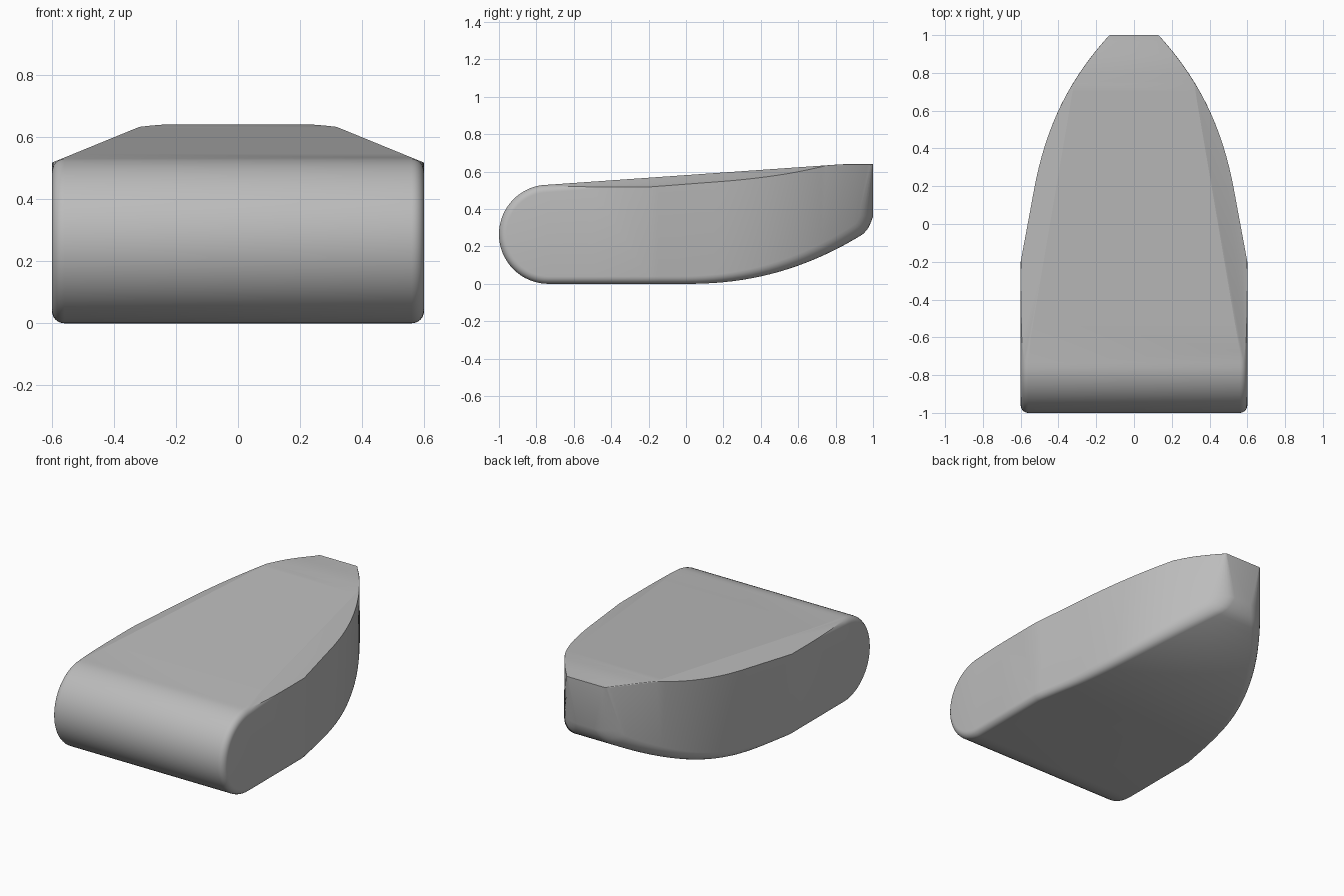
import bpy, bmesh, math
from mathutils import Vector

old = bpy.data.objects.get("Cube")
if old:
    bpy.data.objects.remove(old)

NOSE_R, NOSE_Y = 0.265, -0.735
STEPS = 7


def half_width(y):
    """Plan outline: parallel, then a straight taper, then a curved tail."""
    if y < -0.2:
        return 0.6
    if y < 0.15:
        return 0.6 - 0.186 * (y + 0.2)
    t = (y - 0.15) / 0.85
    return 0.13 + 0.405 * (1 - 0.367 * t - 0.338 * t**2 - 0.295 * t**3)


def bottom(y):
    if y < NOSE_Y:
        return NOSE_R - math.sqrt(max(0, NOSE_R**2 - (y - NOSE_Y)**2))
    return 0.3 * max(0, y)**2.2 + 0.06 * (max(0, y - 0.93) / 0.07)**3


def top(y):
    if y < NOSE_Y:
        return 2 * NOSE_R - bottom(y)
    return min(0.64, 0.53 + 0.0698 * (y - NOSE_Y))


# Side profile: a loop that runs back along the bottom and returns along the top
nose = [NOSE_Y - NOSE_R * math.cos(i * math.pi / 32) for i in range(1, 17)]
body = [-0.2 + 0.05 * i for i in range(23)] + [0.93, 0.95, 0.97, 0.985, 1.0]
ys = nose + [-0.5] + sorted(set(body))
low = [Vector((y, bottom(y))) for y in ys]
high = [Vector((y, top(y))) for y in ys]
loop = [Vector((-1, NOSE_R))] + low + high[::-1]
count, cols = len(loop), len(ys)


def edge_radius(i):
    y = loop[i].x
    if i > cols:
        return 0.04 - 0.034 * min(1, max(0, (y + 0.2) / 0.8))
    return 0.04 + 0.03 * max(0, y)


# Rounded rims on both sides, skinned across the middle
bm = bmesh.new()
rings = []
for side in (-1, 1):
    for k in range(STEPS):
        a = math.pi / 2 * k / (STEPS - 1)
        ring = []
        for i, p in enumerate(loop):
            d = (loop[(i + 1) % count] - loop[i - 1]).normalized()
            r = edge_radius(i)
            q = p + Vector((-d.y, d.x)) * r * (1 - math.cos(a))
            x = half_width(q.x) - r * (1 - math.sin(a))
            ring.append(bm.verts.new((side * x, q.x, q.y)))
        rings.append(ring)
order = rings[:STEPS][::-1] + rings[STEPS:]
for a, b in zip(order, order[1:]):
    for i in range(count):
        j = (i + 1) % count
        bm.faces.new((a[i], a[j], b[j], b[i]))

# Side walls: strips joining bottom and top at each station
for ring in (order[0], order[-1]):
    bm.faces.new((ring[0], ring[1], ring[-1]))
    for i in range(1, cols):
        bm.faces.new((ring[i], ring[i + 1], ring[count - i - 1], ring[count - i]))

# Sloping cuts along the two upper shoulders
for side in (-1, 1):
    res = bmesh.ops.bisect_plane(
        bm, geom=bm.verts[:] + bm.edges[:] + bm.faces[:], dist=1e-5,
        plane_co=(side * 0.57, 0, 0.53), plane_no=(side * 0.09, 0, 0.22),
        clear_outer=True)
    bmesh.ops.holes_fill(bm, edges=[e for e in bm.edges if e.is_boundary], sides=0)
bmesh.ops.recalc_face_normals(bm, faces=bm.faces[:])

mesh = bpy.data.meshes.new("tapered_body")
bm.to_mesh(mesh)
bm.free()
obj = bpy.data.objects.new("tapered_body", mesh)
bpy.context.collection.objects.link(obj)

grey = bpy.data.materials.new("plain_grey")
grey.use_nodes = True
grey.diffuse_color = (0.5, 0.5, 0.5, 1)
grey.node_tree.nodes["Principled BSDF"].inputs["Base Color"].default_value = (0.5, 0.5, 0.5, 1)
mesh.materials.append(grey)

bpy.context.view_layer.objects.active = obj
obj.select_set(True)
bpy.ops.object.shade_smooth_by_angle(angle=math.radians(20))
